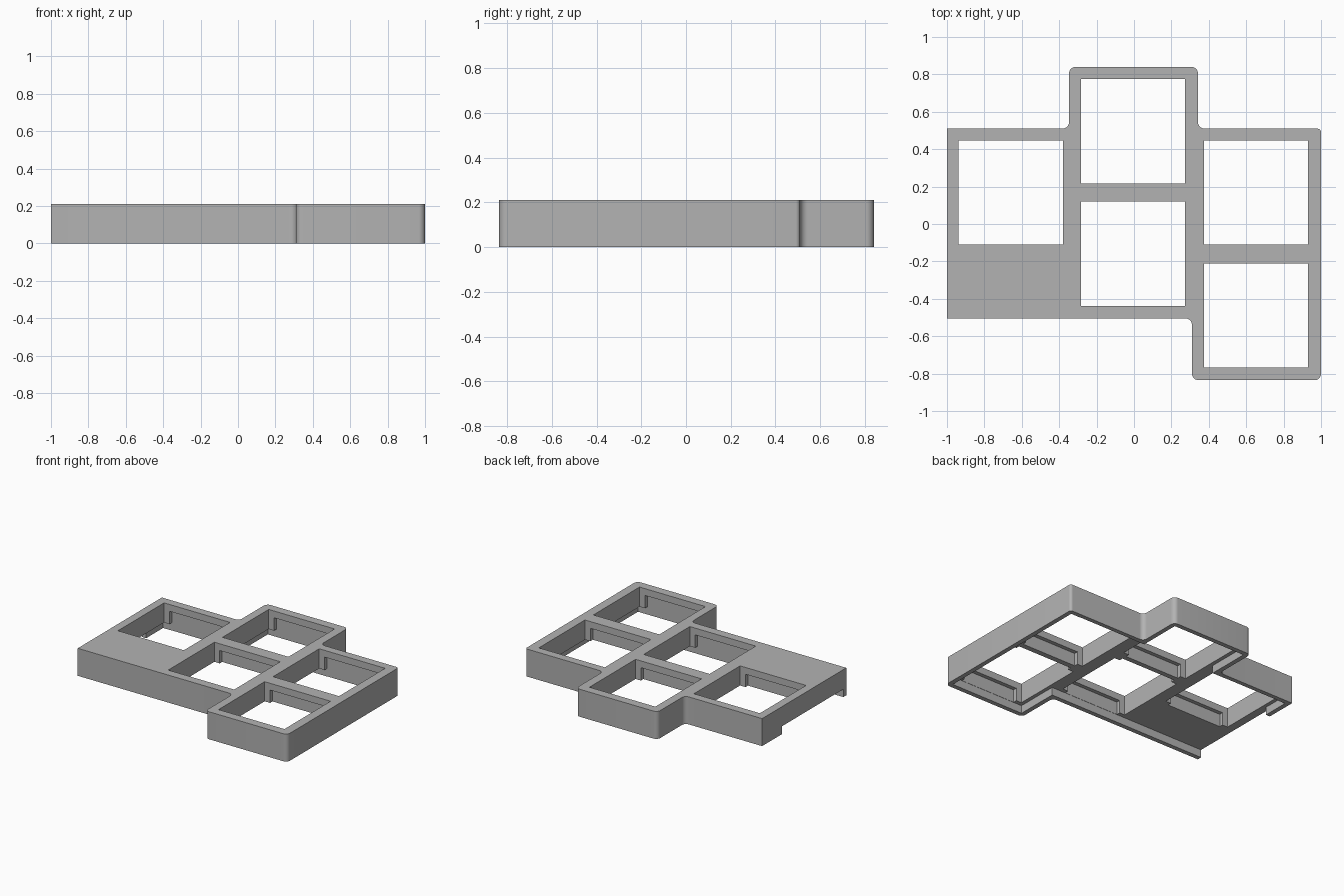
import bpy, bmesh
from mathutils import Vector

if "Cube" in bpy.data.objects:
    bpy.data.objects.remove(bpy.data.objects["Cube"], do_unlink=True)

HEIGHT, FLOOR, LIP = 0.21, 0.06, 0.158   # top, underside of body, underside of clip lip
SKIRT, SLOT, POST = 0.035, 0.03, 0.045   # rim thickness, clip slot depth, corner post width
HOLE = 0.557

grey = bpy.data.materials.new("plain grey")
grey.use_nodes = True
colour = (0.45, 0.45, 0.45, 1)
grey.diffuse_color = colour
grey.node_tree.nodes["Principled BSDF"].inputs["Base Color"].default_value = colour

# Corner x, y and rounding radius, counter-clockwise
outline = [(-1, -0.505, 0), (0.31, -0.505, 0.035), (0.31, -0.835, 0.035),
           (1, -0.835, 0.035), (1, 0.51, 0.02), (0.342, 0.51, 0.035),
           (0.342, 0.84, 0.035), (-0.347, 0.84, 0.035), (-0.347, 0.51, 0.035),
           (-1, 0.51, 0)]
hole_corners = [(-0.937, -0.11), (-0.283, 0.217), (-0.283, -0.438),
                (0.373, -0.11), (0.373, -0.768)]


def rounded(corners, steps=8):
    """Replace each corner that has a radius by an arc."""
    points = []
    for i, (x, y, r) in enumerate(corners):
        p = Vector((x, y))
        if r == 0:
            points.append(p)
            continue
        a = (Vector(corners[i - 1][:2]) - p).normalized()
        b = (Vector(corners[(i + 1) % len(corners)][:2]) - p).normalized()
        centre = p + (a + b) * r
        for k in range(steps + 1):
            ray = (-b).slerp(-a, k / steps)
            points.append(centre + ray * r)
    return points


def inset(corners, d):
    """Offset a right-angled outline inward."""
    result = []
    for i, (x, y, r) in enumerate(corners):
        p = Vector((x, y))
        into = (p - Vector(corners[i - 1][:2])).normalized()
        out = (Vector(corners[(i + 1) % len(corners)][:2]) - p).normalized()
        shift = Vector((-into.y - out.y, into.x + out.x)) * d
        result.append((x + shift.x, y + shift.y, 0))
    return result


def prism(name, points, z0, z1):
    bm = bmesh.new()
    face = bm.faces.new([bm.verts.new((p[0], p[1], z0)) for p in points])
    top = bmesh.ops.extrude_face_region(bm, geom=[face])["geom"]
    verts = [v for v in top if isinstance(v, bmesh.types.BMVert)]
    bmesh.ops.translate(bm, verts=verts, vec=(0, 0, z1 - z0))
    bmesh.ops.recalc_face_normals(bm, faces=bm.faces)
    mesh = bpy.data.meshes.new(name)
    bm.to_mesh(mesh)
    bm.free()
    mesh.materials.append(grey)
    obj = bpy.data.objects.new(name, mesh)
    bpy.context.collection.objects.link(obj)
    return obj


def box(name, x0, x1, y0, y1, z0, z1):
    return prism(name, [(x0, y0), (x1, y0), (x1, y1), (x0, y1)], z0, z1)


frame = prism("switch_frame", rounded(outline), 0, HEIGHT)

# Shallow hollow under the body, open on one side
cutters = [prism("underside_cutter", inset(outline, SKIRT), -0.1, FLOOR),
           box("side_opening_cutter", -1.1, -0.9, -0.47, 0.27, -0.1, FLOOR)]

# Square openings, each with clip slots under the front and back lips
for x, y in hole_corners:
    cutters.append(box("hole_cutter", x, x + HOLE, y, y + HOLE, -0.1, 0.3))
    cutters.append(box("clip_slot_cutter", x + POST, x + HOLE - POST,
                       y - SLOT, y + HOLE + SLOT, -0.1, LIP))

bpy.context.view_layer.objects.active = frame
frame.select_set(True)
for cutter in cutters:
    cutter.hide_render = True
    mod = frame.modifiers.new("cut", "BOOLEAN")
    mod.operation = "DIFFERENCE"
    mod.solver = "EXACT"
    mod.object = cutter
    bpy.ops.object.modifier_apply(modifier=mod.name)
    bpy.data.objects.remove(cutter, do_unlink=True)

bpy.ops.object.shade_smooth_by_angle(angle=0.6)
